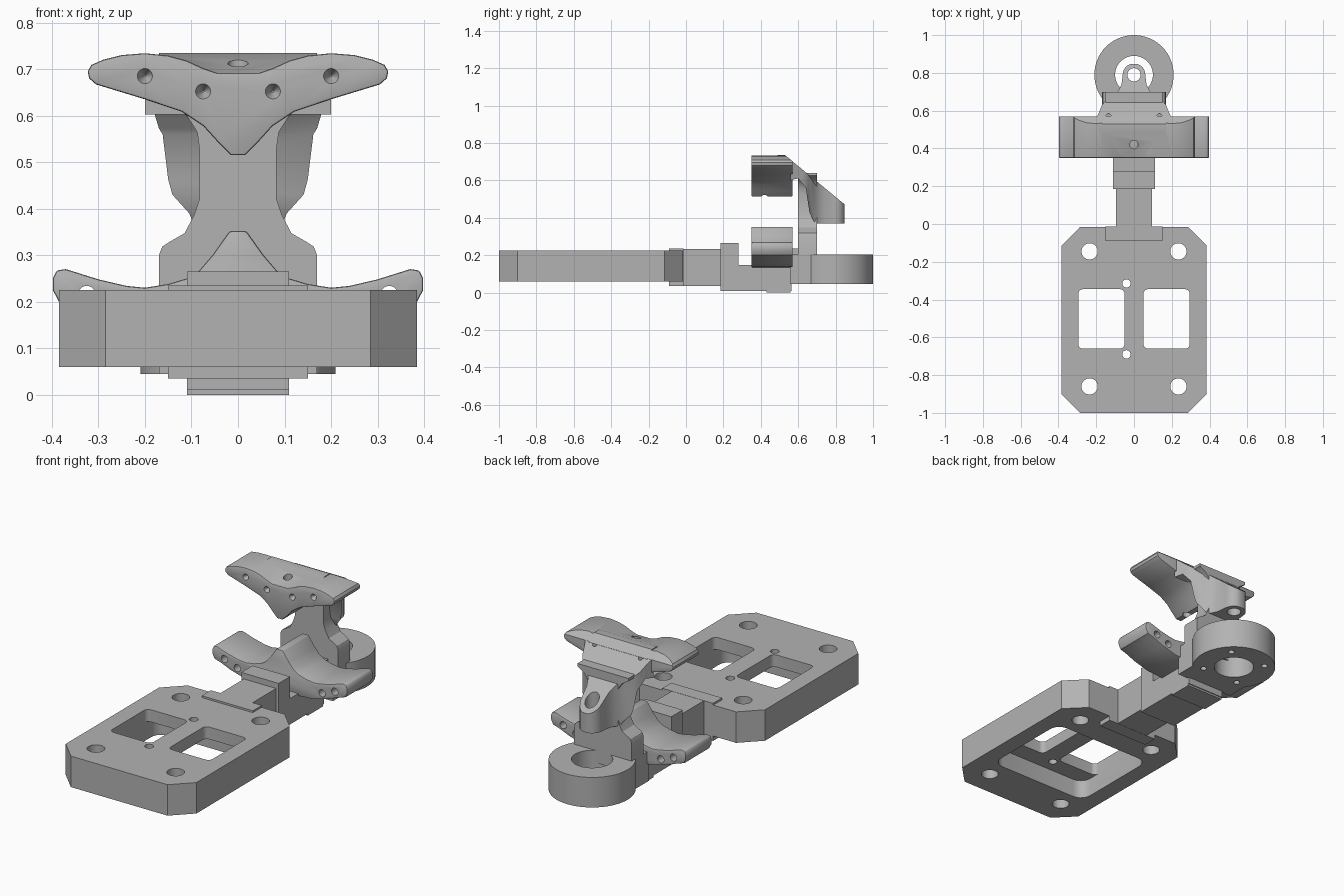
import bpy, bmesh, math

if "Cube" in bpy.data.objects:
    bpy.data.objects.remove(bpy.data.objects["Cube"])

grey = bpy.data.materials.new("machined grey")
grey.diffuse_color = (0.45, 0.45, 0.45, 1)
grey.use_nodes = True
grey.node_tree.nodes["Principled BSDF"].inputs["Base Color"].default_value = grey.diffuse_color


def prism(name, pts, axis, a, b):
    """Extrude a 2D outline along an axis: z takes (x,y), y takes (x,z), x takes (y,z)."""
    place = {"z": lambda p, t: (p[0], p[1], t),
             "y": lambda p, t: (p[0], t, p[1]),
             "x": lambda p, t: (t, p[0], p[1])}[axis]
    bm = bmesh.new()
    lo = [bm.verts.new(place(p, a)) for p in pts]
    hi = [bm.verts.new(place(p, b)) for p in pts]
    n = len(pts)
    bm.faces.new(lo)
    bm.faces.new(hi[::-1])
    for i in range(n):
        bm.faces.new((lo[i], hi[i], hi[(i + 1) % n], lo[(i + 1) % n]))
    bmesh.ops.recalc_face_normals(bm, faces=bm.faces)
    me = bpy.data.meshes.new(name)
    bm.to_mesh(me)
    bm.free()
    me.materials.append(grey)
    ob = bpy.data.objects.new(name, me)
    bpy.context.collection.objects.link(ob)
    return ob


def box(name, x0, x1, y0, y1, z0, z1):
    return prism(name, [(x0, y0), (x1, y0), (x1, y1), (x0, y1)], "z", z0, z1)


def circle(cx, cy, r, n=32):
    return [(cx + r * math.cos(2 * math.pi * i / n), cy + r * math.sin(2 * math.pi * i / n))
            for i in range(n)]


def round_rect(x0, x1, y0, y1, r, n=5):
    pts = []
    for k, (cx, cy) in enumerate([(x1 - r, y1 - r), (x0 + r, y1 - r), (x0 + r, y0 + r), (x1 - r, y0 + r)]):
        for i in range(n + 1):
            t = math.pi / 2 * (k + i / n)
            pts.append((cx + r * math.cos(t), cy + r * math.sin(t)))
    return pts


def cone(x, z, y, r, depth):
    """Conical drill point entering from the front."""
    ob = prism("drill", circle(x, z, r, 20), "y", y - 0.01, y + depth)
    for v in ob.data.vertices:
        if v.co.y > y:
            v.co.x = x + (v.co.x - x) * 0.1
            v.co.z = z + (v.co.z - z) * 0.1
    return ob


def apply(ob, mod):
    bpy.context.view_layer.objects.active = ob
    bpy.ops.object.modifier_apply(modifier=mod.name)


def combine(ob, op, *others):
    for o in others:
        m = ob.modifiers.new("bool", "BOOLEAN")
        m.operation, m.solver, m.object = op, "EXACT", o
        apply(ob, m)
        bpy.data.objects.remove(o, do_unlink=True)


def bevel(ob, width):
    m = ob.modifiers.new("bevel", "BEVEL")
    m.width, m.segments, m.angle_limit = width, 2, math.radians(50)
    apply(ob, m)


def mirrored(half):
    """Mirror an outline running from the lower centre line to the upper one."""
    return half + [(-x, z) for x, z in reversed(half) if x > 1e-5]


# Mounting plate with windows, bolt holes and underside pocket
plate = prism("mounting_plate", [(-.285, -1), (.285, -1), (.385, -.9), (.385, -.115), (.285, -.015),
                                 (-.285, -.015), (-.385, -.115), (-.385, -.9)], "z", .06, .225)
cuts = [prism("pocket", round_rect(-.295, .295, -.76, -.25, .06), "z", 0, .16)]
for s in (-1, 1):
    x0, x1 = sorted((s * .05, s * .295))
    cuts.append(prism("window", round_rect(x0, x1, -.66, -.345, .025), "z", .1, .3))
    for y in (-.145, -.86):
        cuts.append(prism("bolt", circle(s * .235, y, .043), "z", 0, .3))
for y in (-.315, -.69):
    cuts.append(prism("pin", circle(-.04, y, .022, 20), "z", 0, .3))
combine(plate, "DIFFERENCE", *cuts)

# Neck, its root rib, collar and the foot below the cradle
box("neck_root", -.15, .15, -.09, -.014, .035, .235)
box("neck", -.095, .095, -.03, .2, .036, .234)
box("collar", -.11, .11, .185, .28, .01, .265)
box("cradle_foot", -.11, .11, .27, .565, .01, .148)
box("foot_pad", -.11, .11, .43, .56, 0, .02)

# Lower cradle: two troughs either side of a central peak
cradle = prism("lower_cradle", mirrored([
    (0, .135), (.11, .135), (.2, .14), (.29, .165), (.35, .19), (.385, .2), (.398, .225), (.398, .25),
    (.39, .267), (.37, .27), (.3, .248), (.24, .234), (.2, .23), (.15, .238), (.11, .25),
    (.085, .265), (.055, .3), (.018, .352)]), "y", .35, .57)
bevel(cradle, .005)
combine(cradle, "DIFFERENCE", *[prism("hole", circle(s * x, z, .019, 20), "y", .3, .62)
                                for s in (-1, 1) for x, z in ((.325, .215), (.25, .187))])

# Ring socket with its bridge to the cradle
ring = prism("ring_socket", circle(0, .79, .21, 64), "z", .045, .205)
combine(ring, "UNION", box("bridge", -.17, .17, .555, .79, .045, .205))
combine(ring, "DIFFERENCE", prism("bore", circle(0, .79, .1, 48), "z", 0, .4),
        *[prism("screw", circle(.155 * math.cos(t), .79 + .155 * math.sin(t), .016, 16), "z", 0, .09)
          for t in [math.pi / 4 + k * math.pi / 2 for k in range(4)]])
box("cradle_bridge", -.11, .11, .55, .61, .1, .236)

# Waisted post rising from the ring
prism("post", mirrored([
    (0, .14), (.17, .14), (.17, .3), (.163, .318), (.15, .327), (.115, .347), (.095, .385), (.083, .42),
    (.083, .53), (.088, .565), (.11, .6), (.15, .625), (.15, .64), (0, .64)][:-1]), "y", .6, .7)

# Upper jaw: winged profile with a central tooth, trimmed by the sloping back
jaw = prism("upper_jaw", mirrored([
    (.015, .515), (.045, .545), (.075, .578), (.12, .608), (.2, .635), (.305, .667), (.32, .68), (.323, .695),
    (.315, .709), (.29, .72), (.25, .73), (.2, .734), (.15, .729), (.11, .718), (.075, .702),
    (.04, .69)]), "y", .35, .57)
bevel(jaw, .005)
wedge = prism("wedge", [(.352, .65), (.352, .69), (.49, .735), (.6, .735), (.6, .65)], "x", -.17, .17)
combine(jaw, "UNION", wedge)
combine(jaw, "INTERSECT", prism("trim", [(.3, .5), (.3, .74), (.53, .735), (.573, .7), (.573, .5)], "x", -.5, .5))

# Rear ear: tapering outline limited by the sloping side profile
arc = [(.06 * math.cos(t), .79 + .06 * math.sin(t)) for t in [math.pi * i / 14 for i in range(15)]]
ear = prism("rear_ear", [(-.066, .74), (-.08, .71), (-.105, .68), (-.15, .655), (-.17, .63), (-.185, .59), (-.2, .56),
                         (.2, .56), (.185, .59), (.17, .63), (.15, .655), (.105, .68), (.08, .71),
                         (.066, .74)] + arc, "z", .3, .8)
combine(ear, "INTERSECT", prism("slope", [
    (.55, .6), (.55, .718), (.848, .472), (.848, .37), (.69, .37), (.66, .43), (.64, .56), (.6, .61)], "x", -.4, .4))
combine(ear, "DIFFERENCE", prism("bore", circle(0, .79, .035), "z", .2, .9))

# Drill points on the jaw, plus a hole through its crown and tooth
combine(jaw, "DIFFERENCE", *[cone(s * x, z, .35, .021, .03)
                             for s in (-1, 1) for x, z in ((.2, .685), (.075, .652))],
        prism("crown", circle(0, .42, .022, 20), "z", .4, .8))
combine(ear, "DIFFERENCE", *[prism("pin", circle(s * .135, .57, .014, 16), "z", .66, .8) for s in (-1, 1)])

# Smooth curved walls while keeping edges crisp
bpy.ops.object.select_all(action="DESELECT")
for o in bpy.context.scene.objects:
    o.select_set(True)
    bpy.context.view_layer.objects.active = o
bpy.ops.object.shade_smooth_by_angle(angle=math.radians(30))
